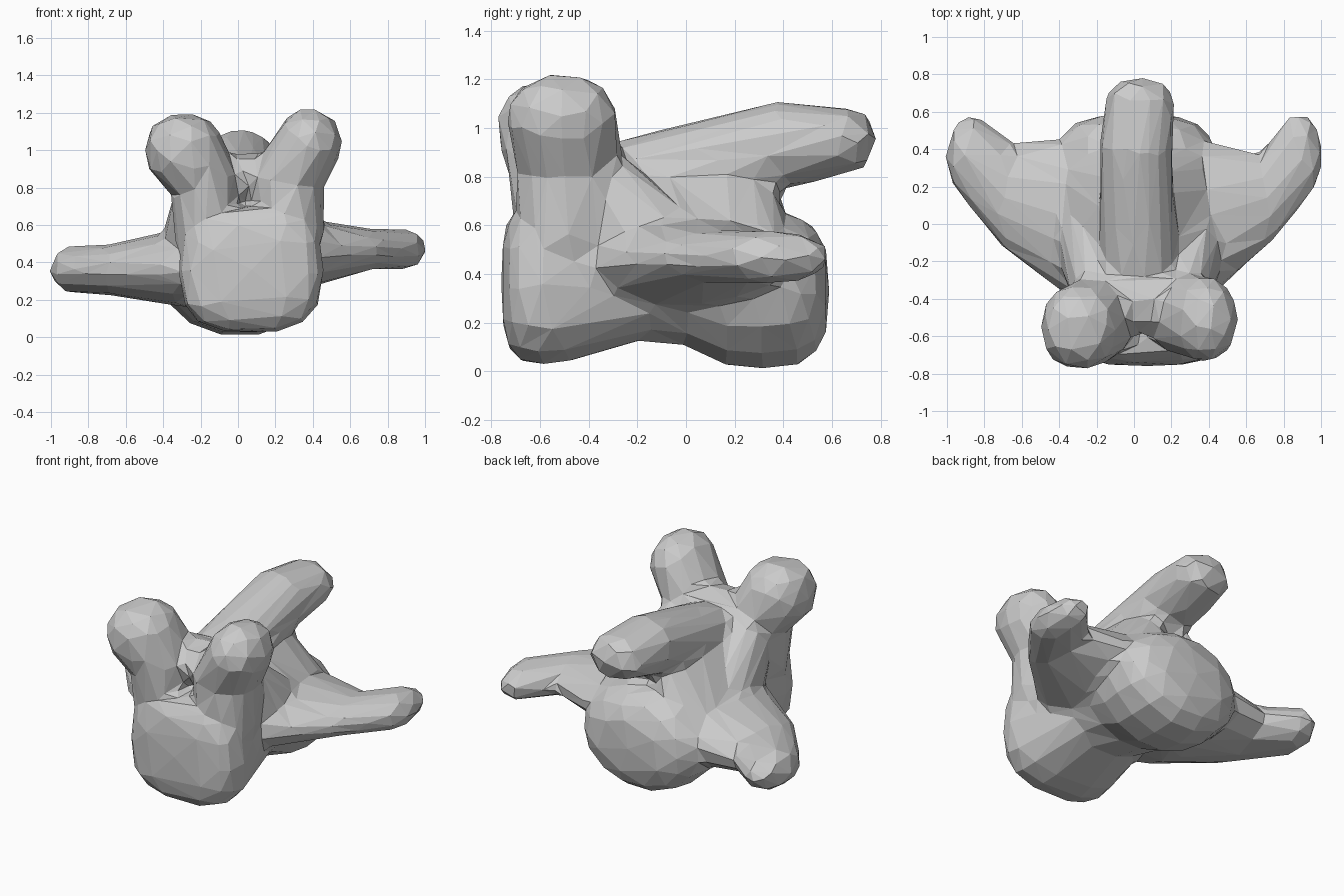
import bpy, bmesh
from math import sin, cos, pi
from mathutils import Vector

cube = bpy.data.objects.get("Cube")
if cube:
    bpy.data.objects.remove(cube, do_unlink=True)


def power(v, e):
    return (1 if v >= 0 else -1) * abs(v) ** e


def blob_points(centre, radii, rim, section):
    """Rounded blob with its axis along y; smaller exponents are squarer."""
    pts = []
    for i in range(9):
        lat = -pi / 2 + pi * i / 8
        for j in range(14):
            lon = 2 * pi * j / 14
            ring = power(cos(lat), rim)
            unit = (ring * power(cos(lon), section),
                    power(sin(lat), rim),
                    ring * power(sin(lon), section))
            pts.append(Vector(centre) + Vector(u * r for u, r in zip(unit, radii)))
    return pts


def add_chain(bm, blobs, rim=1.0, section=1.0):
    """Hull each neighbouring pair of blobs into a limb."""
    for a, b in zip(blobs, blobs[1:]):
        part = bmesh.new()
        for blob in (a, b):
            for p in blob_points(*blob, rim, section):
                part.verts.new(p)
        bmesh.ops.remove_doubles(part, verts=part.verts, dist=0.001)
        bmesh.ops.convex_hull(part, input=part.verts)
        loose = [v for v in part.verts if not v.link_faces]
        bmesh.ops.delete(part, geom=loose, context="VERTS")
        bmesh.ops.recalc_face_normals(part, faces=part.faces)
        temp = bpy.data.meshes.new("temp")
        part.to_mesh(temp)
        part.free()
        bm.from_mesh(temp)
        bpy.data.meshes.remove(temp)


def make_object(name, bm):
    mesh = bpy.data.meshes.new(name)
    bm.to_mesh(mesh)
    bm.free()
    obj = bpy.data.objects.new(name, mesh)
    bpy.context.scene.collection.objects.link(obj)
    return obj


bone = bmesh.new()

# Body: front disc, pinched waist, rounder rear disc
waist = ((.06, -.22, .37), (.32, .1, .25))
add_chain(bone, [((.07, -.58, .36), (.39, .18, .34)), waist], .6, .7)
add_chain(bone, [waist, ((.02, .02, .36), (.37, .1, .26)),
                 ((.01, .31, .33), (.43, .28, .33))], .66, 1)

# Side wings, the right one drooping lower
add_chain(bone, [((.38, .03, .45), (.17, .42, .18)),
                 ((.7, .13, .47), (.12, .24, .11)),
                 ((.88, .36, .47), (.13, .24, .11))])
add_chain(bone, [((-.3, .03, .37), (.17, .44, .21)),
                 ((-.66, .14, .36), (.12, .29, .14)),
                 ((-.87, .36, .36), (.14, .22, .13))])

# Upper knobs and the necks that carry them
add_chain(bone, [((.28, -.5, .55), (.18, .2, .15)),
                 ((.26, -.48, .83), (.2, .22, .15)),
                 ((.38, -.51, 1.04), (.18, .23, .19))])
add_chain(bone, [((-.17, -.5, .55), (.17, .2, .15)),
                 ((-.18, -.5, .83), (.18, .23, .15)),
                 ((-.29, -.55, 1.0), (.21, .23, .2))], .9, .85)

# Bridge between the knobs, and roof plates sloping from spine to wings
add_chain(bone, [((.27, -.42, .85), (.14, .15, .14)),
                 ((.03, -.42, .85), (.14, .17, .13)),
                 ((-.2, -.42, .85), (.14, .15, .14))])
for x in (-.29, .37):
    add_chain(bone, [((.02, -.02, .8), (.17, .4, .16)),
                     ((x, .03, .47), (.12, .39, .13))])
    add_chain(bone, [((x * .75, -.36, .77), (.12, .16, .15)),
                     ((x, -.08, .5), (.12, .25, .13))])

# Rear spine
add_chain(bone, [((.02, -.15, .82), (.2, .18, .15)),
                 ((.01, .4, .93), (.2, .15, .18)),
                 ((.03, .6, .95), (.19, .18, .14))], .75, .95)

# Channel running through the arch
tunnel = bmesh.new()
add_chain(tunnel, [((.03, -.82, .77), (.11, .1, .1)),
                   ((.03, -.5, .74), (.07, .1, .06)),
                   ((.03, .25, .74), (.08, .1, .07)),
                   ((.03, .75, .72), (.16, .1, .08))])
cutter = make_object("channel_cutter", tunnel)
cutter.hide_render = True
cutter.hide_viewport = True

vertebra = make_object("vertebra", bone)
grey = bpy.data.materials.new("bone_grey")
grey.use_nodes = True
colour = (.6, .6, .6, 1)
grey.diffuse_color = colour
grey.node_tree.nodes["Principled BSDF"].inputs["Base Color"].default_value = colour
vertebra.data.materials.append(grey)

# Fuse the parts, cut the channel, soften, then reduce to broad facets
fuse = vertebra.modifiers.new("fuse", "REMESH")
fuse.mode = "VOXEL"
fuse.voxel_size = .025
soften = vertebra.modifiers.new("soften", "SMOOTH")
soften.factor = .5
soften.iterations = 14
cut = vertebra.modifiers.new("cut", "BOOLEAN")
cut.operation = "DIFFERENCE"
cut.object = cutter
facets = vertebra.modifiers.new("facets", "DECIMATE")
facets.ratio = .025

# Bake the modifiers
graph = bpy.context.evaluated_depsgraph_get()
baked = bpy.data.meshes.new_from_object(vertebra.evaluated_get(graph))
vertebra.modifiers.clear()
vertebra.data = baked
for face in baked.polygons:
    face.use_smooth = False
    face.material_index = 0
bpy.data.objects.remove(cutter, do_unlink=True)
